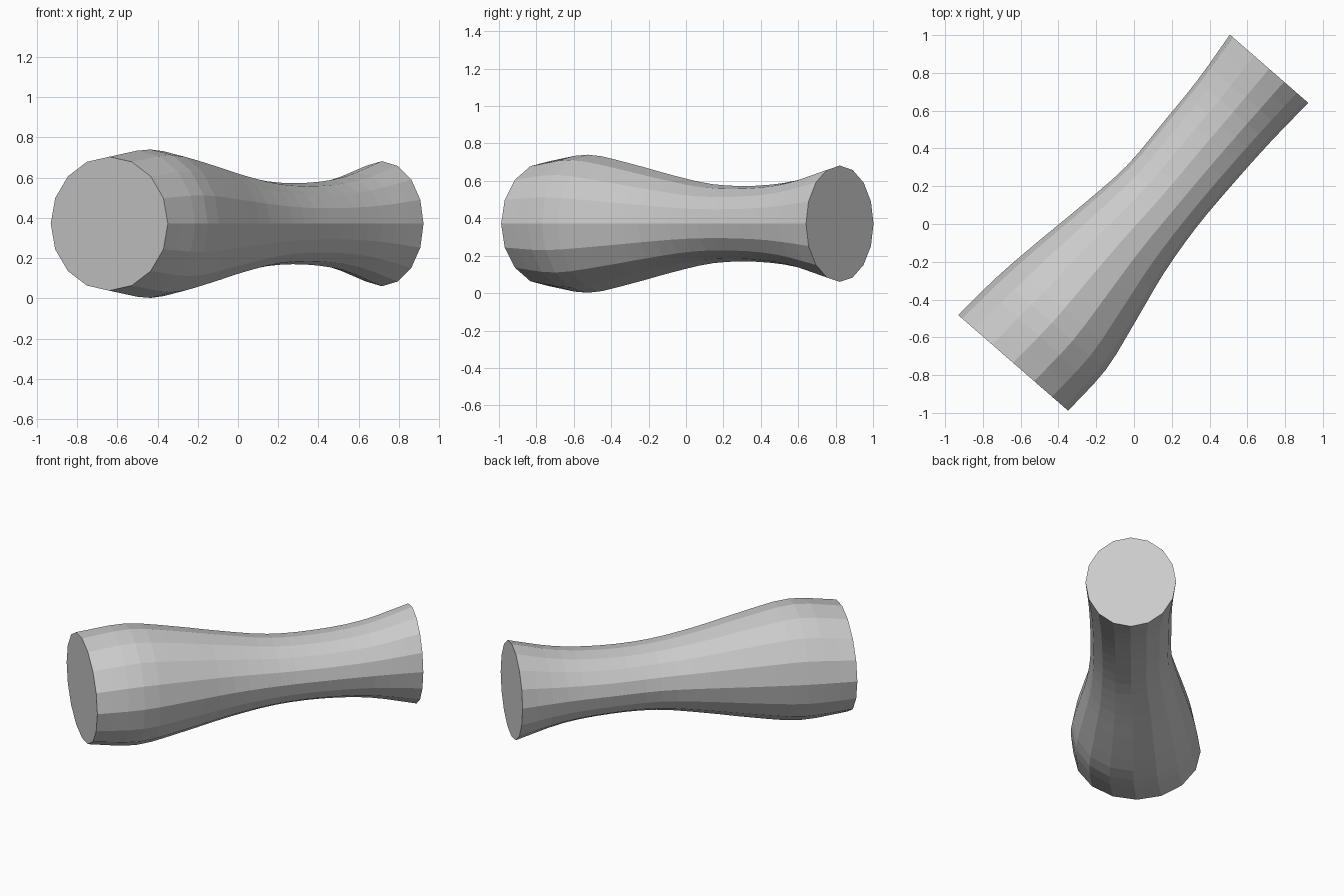
import bpy
import bmesh
from math import sin, cos, pi
from mathutils import Vector

cube = bpy.data.objects.get("Cube")
if cube:
    bpy.data.objects.remove(cube, do_unlink=True)

SIDES = 16
STEPS = 3
START = Vector((-0.64, -0.735, 0.371))
END = Vector((0.715, 0.822, 0.371))

# Stations along the body: sideways shift, half width, half height
PROFILE = [Vector(p) for p in (
    (0, 0.386, 0.333),
    (0.016, 0.378, 0.369),
    (0.013, 0.332, 0.322),
    (0.01, 0.28, 0.26),
    (0.015, 0.246, 0.211),
    (0.01, 0.246, 0.203),
    (0.007, 0.253, 0.232),
    (0, 0.275, 0.311),
)]


def smooth_point(points, i, f):
    """Smooth curve between points i and i + 1."""
    b, c = points[i], points[i + 1]
    a = points[i - 1] if i > 0 else b * 2 - c
    d = points[i + 2] if i + 2 < len(points) else c * 2 - b
    return b + (c - a) * f / 2 + (a * 2 - b * 5 + c * 4 - d) * f * f / 2 \
        + (b * 3 - a - c * 3 + d) * f ** 3 / 2


def make_material(name, colour):
    mat = bpy.data.materials.new(name)
    mat.use_nodes = True
    mat.diffuse_color = colour
    mat.node_tree.nodes["Principled BSDF"].inputs["Base Color"].default_value = colour
    return mat


# Vase body lying on its side: oval rings lofted along the axis
axis = END - START
side = axis.cross(Vector((0, 0, 1))).normalized()
up = Vector((0, 0, 1))
spans = len(PROFILE) - 1
bm = bmesh.new()
rings = []
for k in range(spans * STEPS + 1):
    i = min(k // STEPS, spans - 1)
    shift, width, height = smooth_point(PROFILE, i, k / STEPS - i)
    centre = START + axis * k / (spans * STEPS) + side * shift
    rings.append([bm.verts.new(centre + side * width * cos(a) + up * height * sin(a))
                  for a in (2 * pi * j / SIDES for j in range(SIDES))])

for lower, upper in zip(rings, rings[1:]):
    for j in range(SIDES):
        n = (j + 1) % SIDES
        bm.faces.new((lower[j], lower[n], upper[n], upper[j]))

# Flat closed ends
bm.faces.new(rings[0])
bm.faces.new(rings[-1])
bmesh.ops.recalc_face_normals(bm, faces=bm.faces)

mesh = bpy.data.meshes.new("vase_body")
bm.to_mesh(mesh)
bm.free()
mesh.materials.append(make_material("light grey", (0.6, 0.6, 0.6, 1)))
vase = bpy.data.objects.new("vase_body", mesh)
bpy.context.collection.objects.link(vase)
